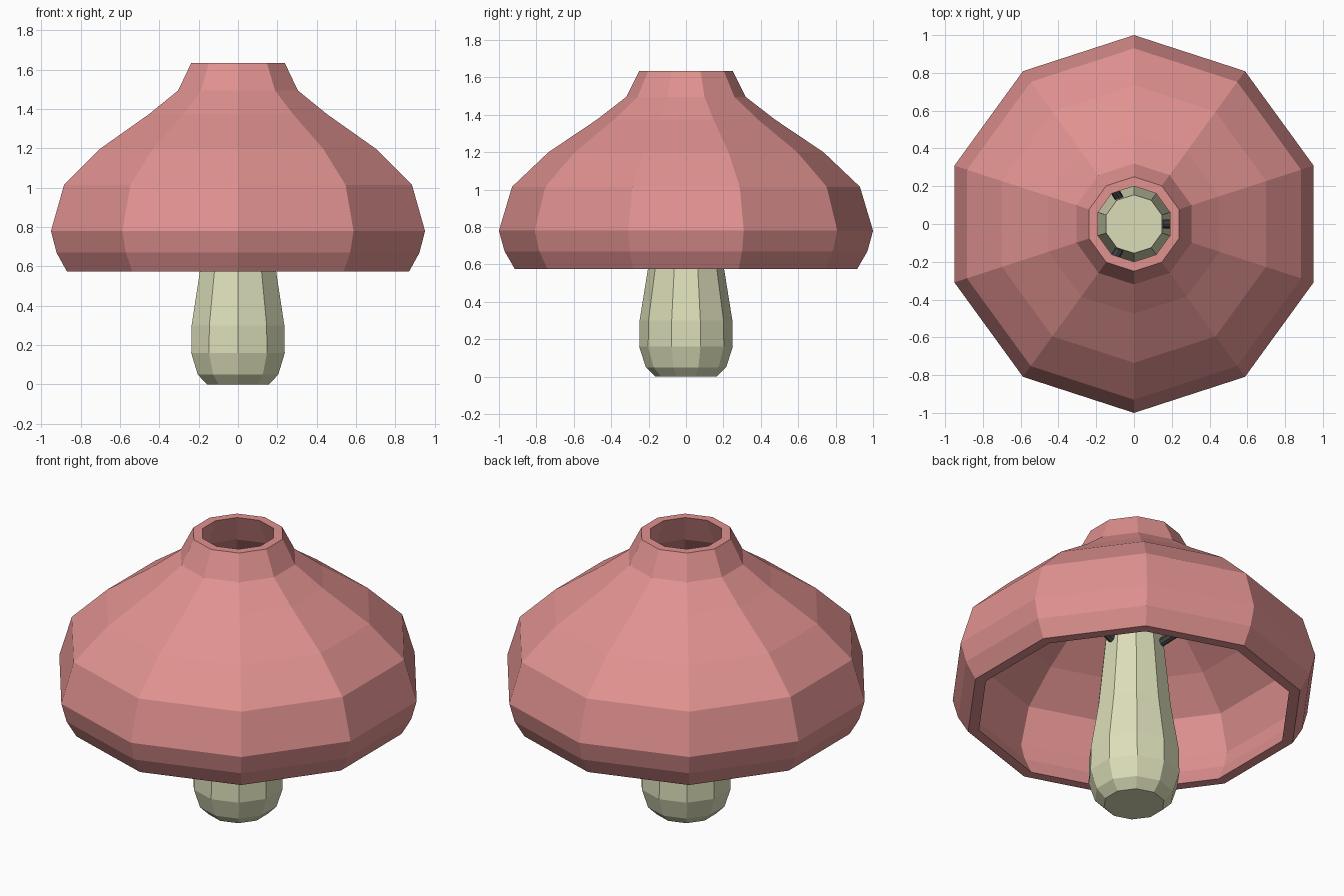
import bpy, bmesh, math
from mathutils import Vector

cube = bpy.data.objects.get("Cube")
if cube:
    bpy.data.objects.remove(cube, do_unlink=True)

SIDES = 10


def material(name, rgb):
    m = bpy.data.materials.new(name)
    m.use_nodes = True
    m.diffuse_color = (*rgb, 1)
    m.node_tree.nodes["Principled BSDF"].inputs["Base Color"].default_value = (*rgb, 1)
    return m


def finish(bm, name, mat):
    bmesh.ops.recalc_face_normals(bm, faces=bm.faces)
    mesh = bpy.data.meshes.new(name)
    bm.to_mesh(mesh)
    bm.free()
    mesh.materials.append(mat)
    obj = bpy.data.objects.new(name, mesh)
    bpy.context.collection.objects.link(obj)
    return obj


def lathe(name, profile, mat, closed):
    """Turn a (radius, height) profile; a closed one makes a hollow shell."""
    bm = bmesh.new()
    rings = []
    for r, z in profile:
        angles = [math.pi / 2 + i * math.tau / SIDES for i in range(SIDES)]
        rings.append([bm.verts.new((r * math.cos(a), r * math.sin(a), z)) for a in angles])
    pairs = list(zip(rings, rings[1:]))
    if closed:
        pairs.append((rings[-1], rings[0]))
    else:
        bm.faces.new(rings[0])
        bm.faces.new(rings[-1])
    for low, high in pairs:
        for i in range(SIDES):
            j = (i + 1) % SIDES
            bm.faces.new((low[i], low[j], high[j], high[i]))
    return finish(bm, name, mat)


def rod(name, start, end, radius, mat):
    axis = end - start
    bm = bmesh.new()
    bmesh.ops.create_cone(bm, cap_ends=True, segments=8, radius1=radius,
                          radius2=radius, depth=axis.length)
    obj = finish(bm, name, mat)
    obj.location = (start + end) / 2
    obj.rotation_euler = axis.to_track_quat("Z", "Y").to_euler()
    return obj


pink = material("dusty_pink", (0.745, 0.287, 0.279))
cream = material("pale_green_cream", (0.716, 0.73, 0.485))
metal = material("dark_metal", (0.05, 0.055, 0.055))

# Hollow faceted shade: outer wall upward, then inner wall downward
outer = [(0.915, 0.575), (0.97, 0.67), (1.0, 0.78), (0.93, 1.015),
         (0.735, 1.2), (0.475, 1.375), (0.32, 1.495), (0.25, 1.635)]
inner = [(0.2, 1.635), (0.265, 1.475), (0.44, 1.335), (0.695, 1.155),
         (0.875, 0.99), (0.94, 0.78), (0.91, 0.68), (0.855, 0.575)]
lathe("shade", outer + inner, pink, True)

# Tapered stem
lathe("stem", [(0.165, 0), (0.215, 0.05), (0.25, 0.16), (0.248, 0.3),
               (0.203, 0.58), (0.155, 1.05)], cream, False)

# Three struts from the stem to the inside of the shade
for k in range(3):
    a = k * math.tau / 3
    out = Vector((math.cos(a), math.sin(a), 0))
    up = Vector((0, 0, 1))
    rod(f"strut_{k + 1}", out * 0.1 + up * 0.94, out * 0.64 + up * 1.21, 0.024, metal)
